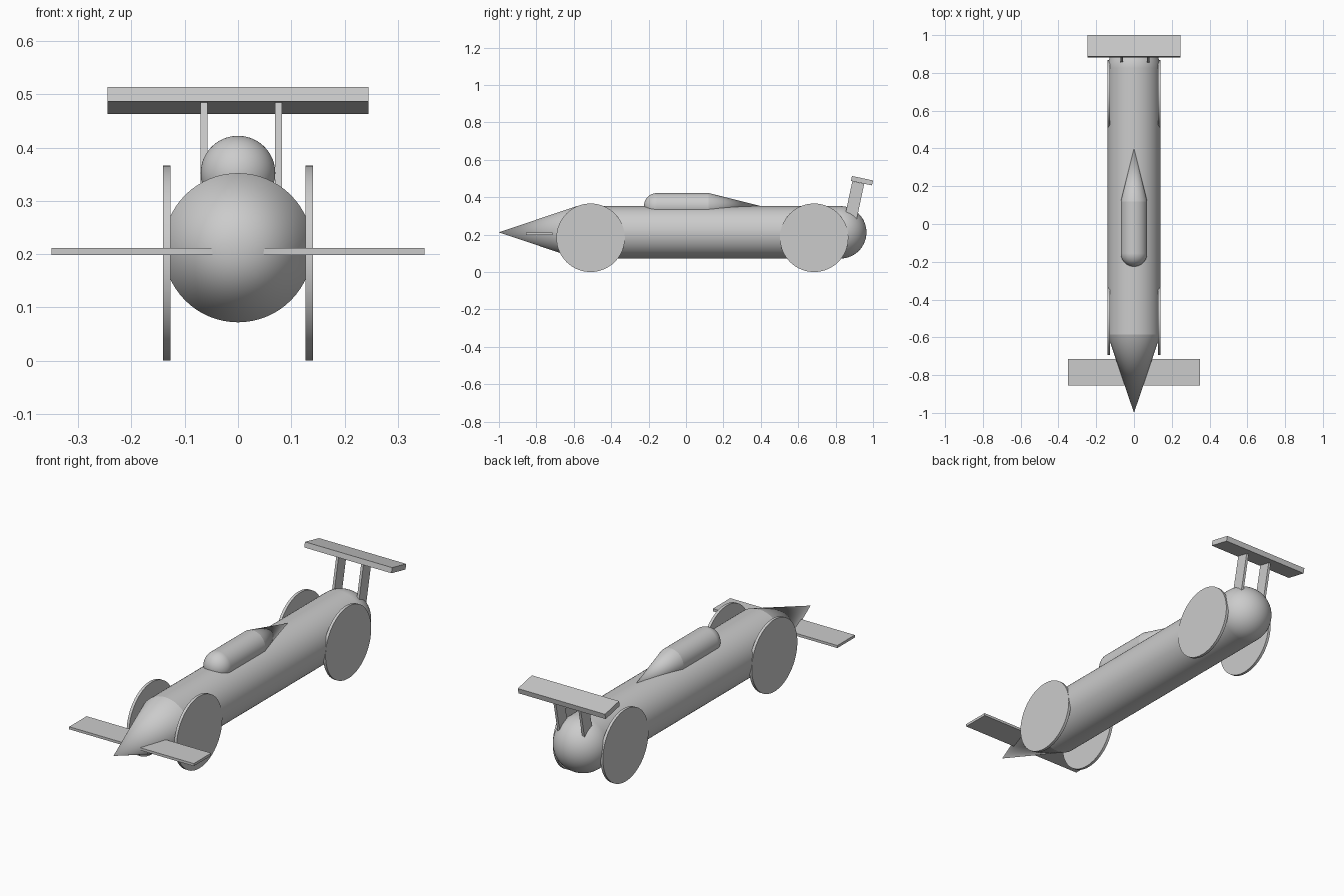
import bpy
import math
from mathutils import Vector

cube = bpy.data.objects.get("Cube")
if cube:
    bpy.data.objects.remove(cube, do_unlink=True)

GREY = (0.6, 0.6, 0.6, 1.0)
grey = bpy.data.materials.new("plain grey")
grey.use_nodes = True
grey.diffuse_color = GREY
shader = next(n for n in grey.node_tree.nodes if n.type == "BSDF_PRINCIPLED")
shader.inputs["Base Color"].default_value = GREY


def finish(name, smooth=False):
    obj = bpy.context.object
    obj.name = name
    obj.data.materials.append(grey)
    if smooth:
        bpy.ops.object.shade_smooth_by_angle(angle=math.radians(30))
    return obj


def box(name, centre, size, tilt=0.0):
    bpy.ops.mesh.primitive_cube_add(size=1, location=centre,
                                    rotation=(math.radians(tilt), 0, 0))
    bpy.context.object.scale = size
    return finish(name)


def tube(name, y0, y1, z, r0, r1):
    """Cylinder or cone along y, with radius r0 at y0 and r1 at y1."""
    bpy.ops.mesh.primitive_cone_add(
        vertices=64, radius1=r0, radius2=r1, depth=y1 - y0,
        location=(0, (y0 + y1) / 2, z), rotation=(-math.pi / 2, 0, 0))
    return finish(name, True)


def ball(name, y, z, r):
    bpy.ops.mesh.primitive_uv_sphere_add(segments=64, ring_count=32, radius=r,
                                         location=(0, y, z))
    return finish(name, True)


# Fuselage: pointed nose, straight body, round tail
AXIS, R = 0.212, 0.14
tube("nose_cone", -1.0, -0.585, AXIS, 0, R)
tube("body", -0.585, 0.825, AXIS, R, R)
ball("tail", 0.825, AXIS, R)

# Canopy: round front, straight middle, tapered back
TOP, CR = 0.352, 0.07
ball("canopy_front", -0.155, TOP, CR)
tube("canopy_middle", -0.155, 0.12, TOP, CR, CR)
tube("canopy_back", 0.12, 0.40, TOP, CR, 0)

# Thin disc wheels
for end, y in (("front", -0.51), ("rear", 0.685)):
    for side, sx in (("left", 1), ("right", -1)):
        bpy.ops.mesh.primitive_cylinder_add(
            vertices=64, radius=0.183, depth=0.014,
            location=(sx * 0.1337, y, 0.183), rotation=(0, math.pi / 2, 0))
        finish(f"{end}_{side}_wheel", True)

# Front wing
box("front_wing", (0, -0.785, 0.205), (0.70, 0.14, 0.013))

# Tilted rear wing on two leaning struts
TILT = -12
box("rear_wing", (0, 0.941, 0.488), (0.49, 0.115, 0.027), TILT)
lean = Vector((0, -math.sin(math.radians(TILT)), math.cos(math.radians(TILT))))
for side, x in (("left", 0.076), ("right", -0.064)):
    box(f"{side}_strut", Vector((x, 0.921, 0.478)) - lean * 0.1,
        (0.013, 0.065, 0.2), TILT)
